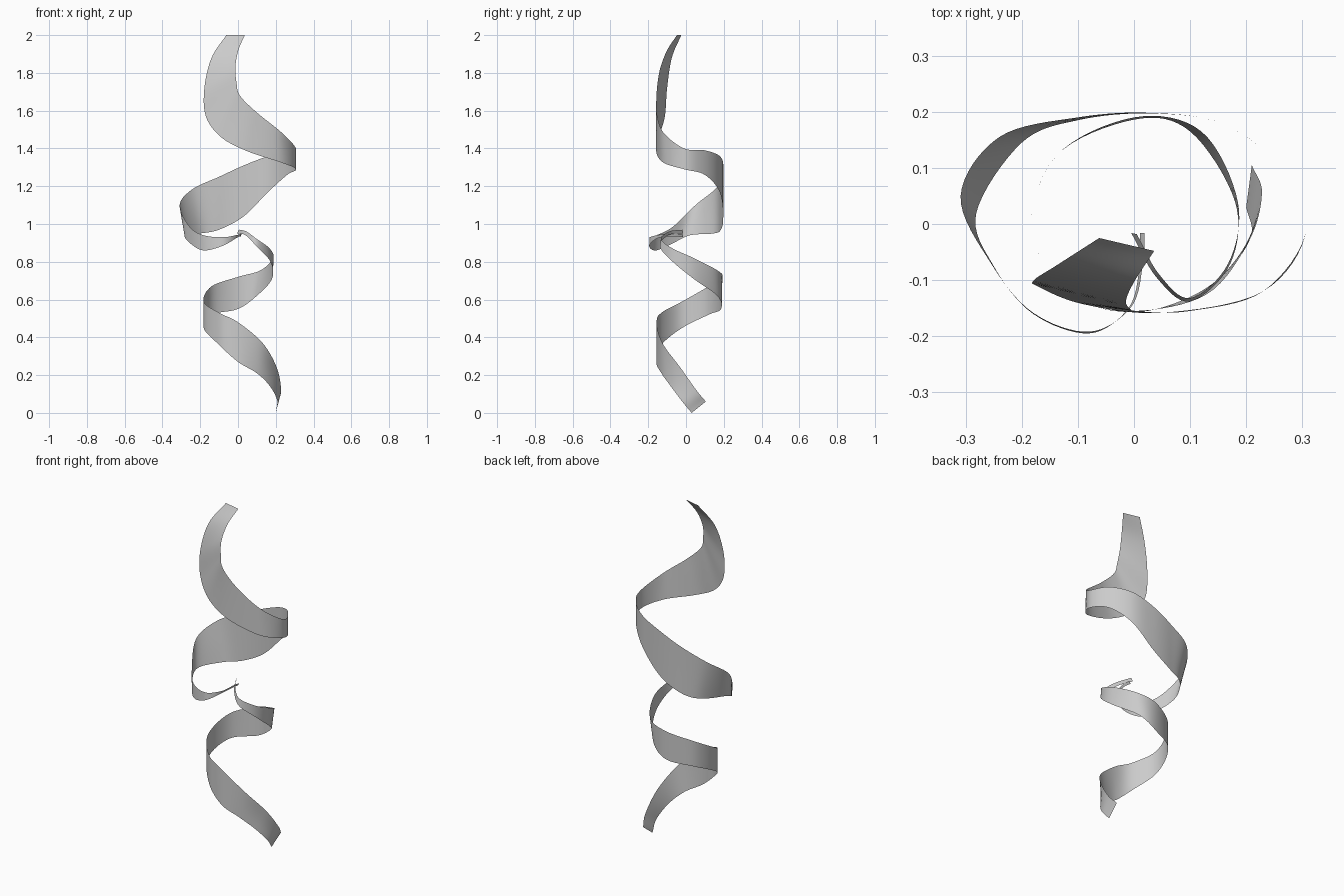
import bpy
from mathutils import Vector


def spline(pts, steps):
    # Catmull-Rom through the points
    p = [Vector(q) for q in pts]
    p = [2 * p[0] - p[1]] + p + [2 * p[-1] - p[-2]]
    out = []
    for i in range(1, len(p) - 2):
        a, b, c, d = p[i - 1:i + 3]
        for s in range(steps):
            t = s / steps
            out.append(0.5 * (2 * b + (c - a) * t + (2 * a - 5 * b + 4 * c - d) * t * t
                              + (3 * b - a - 3 * c + d) * t ** 3))
    out.append(p[-2])
    return out


def ribbon(name, rungs, steps=8, across=4):
    # Sheet lofted between a lower and an upper edge curve
    low = spline([r[:3] for r in rungs], steps)
    high = spline([r[3:] for r in rungs], steps)
    verts = [a.lerp(b, j / across) for a, b in zip(low, high) for j in range(across + 1)]
    w = across + 1
    faces = [(i * w + j, (i + 1) * w + j, (i + 1) * w + j + 1, i * w + j + 1)
             for i in range(len(low) - 1) for j in range(across)]
    me = bpy.data.meshes.new(name)
    me.from_pydata(verts, [], faces)
    me.polygons.foreach_set("use_smooth", [True] * len(faces))
    ob = bpy.data.objects.new(name, me)
    bpy.context.collection.objects.link(ob)


# Each rung: lower edge x, y, z then upper edge x, y, z
ribbon("lower_ribbon", [
    (0.20, 0.03, 0.00, 0.21, 0.105, 0.06),
    (0.209, -0.02, 0.06, 0.228, 0.055, 0.12),
    (0.17, -0.08, 0.14, 0.205, -0.03, 0.24),
    (0.10, -0.13, 0.21, 0.13, -0.125, 0.37),
    (0.00, -0.157, 0.27, 0.00, -0.155, 0.48),
    (-0.10, -0.13, 0.36, -0.10, -0.13, 0.53),
    (-0.182, -0.02, 0.45, -0.182, -0.02, 0.59),
    (-0.14, 0.12, 0.52, -0.14, 0.12, 0.67),
    (0.00, 0.186, 0.55, 0.00, 0.19, 0.72),
    (0.10, 0.165, 0.62, 0.12, 0.165, 0.755),
    (0.18, 0.04, 0.71, 0.185, 0.04, 0.82),
    (0.172, -0.07, 0.80, 0.168, -0.07, 0.87),
    (0.10, -0.138, 0.88, 0.10, -0.132, 0.92),
    (0.04, -0.095, 0.94, 0.045, -0.09, 0.96),
    (-0.005, -0.016, 0.95, 0.005, -0.018, 0.97),
])

ribbon("upper_ribbon", [
    (0.011, -0.016, 0.93, 0.019, -0.016, 0.945),
    (0.010, -0.075, 0.935, 0.016, -0.07, 0.95),
    (-0.01, -0.15, 0.925, -0.005, -0.148, 0.942),
    (-0.08, -0.195, 0.885, -0.08, -0.192, 0.93),
    (-0.18, -0.16, 0.86, -0.18, -0.158, 0.94),
    (-0.25, -0.075, 0.895, -0.255, -0.07, 0.985),
    (-0.281, 0.02, 0.94, -0.309, 0.05, 1.10),
    (-0.20, 0.145, 0.95, -0.24, 0.155, 1.185),
    (-0.10, 0.185, 0.97, -0.10, 0.19, 1.25),
    (0.03, 0.197, 1.04, 0.03, 0.198, 1.31),
    (0.16, 0.178, 1.17, 0.16, 0.178, 1.36),
    (0.26, 0.10, 1.26, 0.26, 0.10, 1.39),
    (0.307, -0.01, 1.29, 0.307, -0.01, 1.40),
    (0.23, -0.12, 1.325, 0.23, -0.12, 1.485),
    (0.05, -0.158, 1.385, 0.10, -0.155, 1.59),
    (-0.09, -0.143, 1.46, 0.01, -0.156, 1.68),
    (-0.17, -0.112, 1.57, -0.008, -0.15, 1.75),
    (-0.178, -0.10, 1.72, -0.014, -0.135, 1.83),
    (-0.14, -0.075, 1.88, 0.002, -0.10, 1.92),
    (-0.062, -0.025, 2.00, 0.036, -0.048, 2.00),
])
